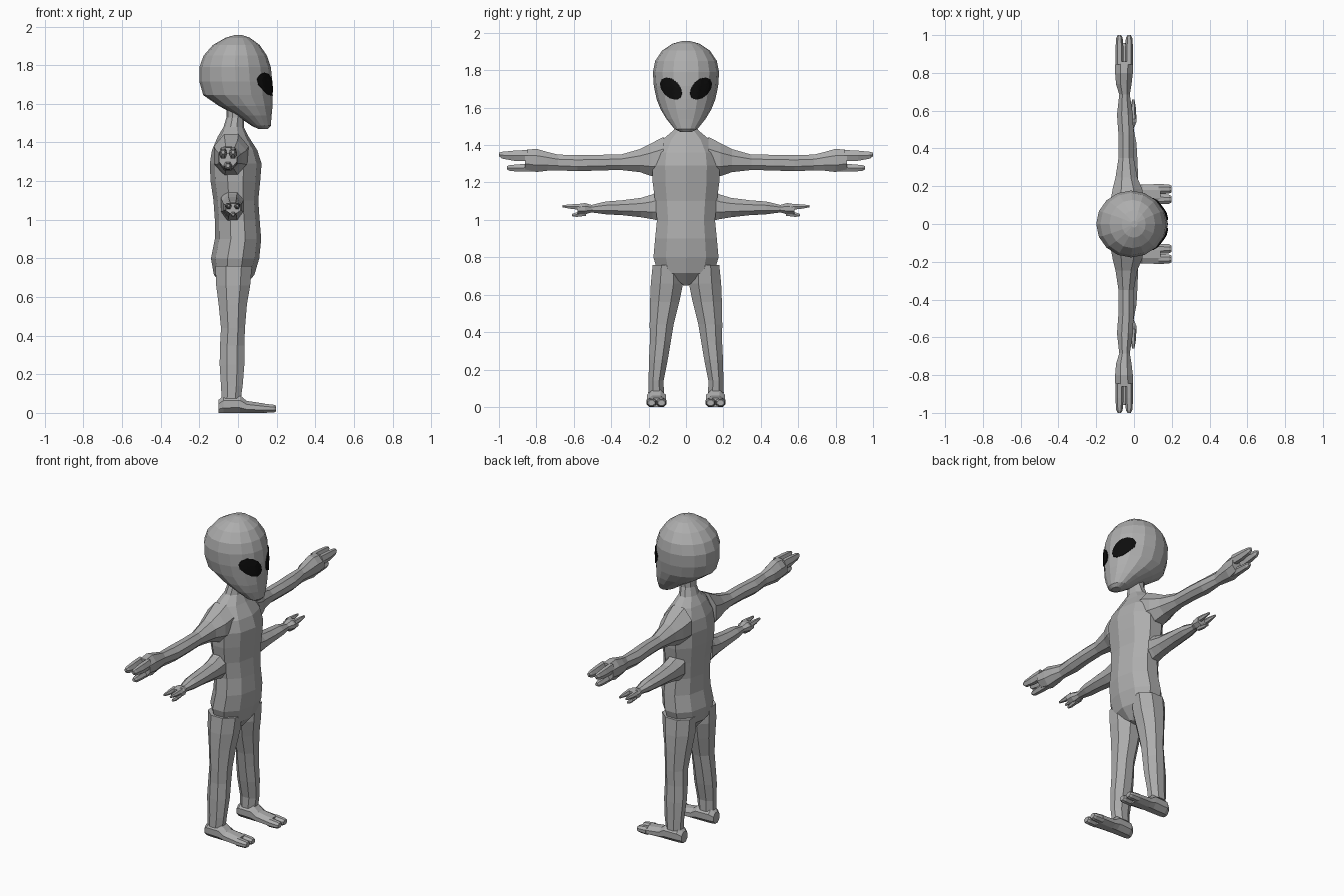
import bpy, math
from mathutils import Vector
from mathutils.bvhtree import BVHTree


def material(name, rgb):
    m = bpy.data.materials.new(name)
    m.diffuse_color = (*rgb, 1)
    return m


SKIN = material("grey skin", (0.42, 0.42, 0.42))
BLACK = material("black eye", (0.004, 0.004, 0.004))


def make(name, verts, faces, mat, mirror):
    me = bpy.data.meshes.new(name)
    me.from_pydata(verts, [], faces)
    me.materials.append(mat)
    ob = bpy.data.objects.new(name, me)
    bpy.context.collection.objects.link(ob)
    if mirror:
        mod = ob.modifiers.new("mirror", 'MIRROR')
        mod.use_axis = (False, True, False)
    return ob


def loft(name, axis, sections, n=8, turn=0.5, mirror=True):
    """Skin elliptical sections (t, c1, c2, r1, r2) along an axis.
    c1/c2 are x,y for axis z; z,x for axis y; y,z for axis x."""
    angs = [2 * math.pi * (k + turn) / n for k in range(n)]
    m1 = max(math.cos(a) for a in angs)
    m2 = max(math.sin(a) for a in angs)
    verts = []
    for t, c1, c2, r1, r2 in sections:
        for a in angs:
            u, v = c1 + r1 * math.cos(a) / m1, c2 + r2 * math.sin(a) / m2
            verts.append({'z': (u, v, t), 'y': (v, t, u), 'x': (t, u, v)}[axis])
    faces = []
    for i in range(len(sections) - 1):
        for k in range(n):
            a, b = i * n + k, i * n + (k + 1) % n
            faces.append((a, b, b + n, a + n))
    last = (len(sections) - 1) * n
    faces.append(tuple(reversed(range(n))))
    faces.append(tuple(range(last, last + n)))
    if sections[0][0] > sections[-1][0]:
        faces = [tuple(reversed(f)) for f in faces]
    return make(name, verts, faces, SKIN, mirror)


def span(rows):
    """Rows of (z, back x, front x, half width) to loft sections."""
    return [(z, (b + f) / 2, 0, (f - b) / 2, w) for z, b, f, w in rows]


# head: big cranium tapering to a forward chin
head = loft("head", 'z', span([
    (1.470, 0.105, 0.155, 0.030), (1.487, 0.070, 0.170, 0.062),
    (1.540, -0.01, 0.174, 0.105), (1.590, -0.10, 0.179, 0.135),
    (1.645, -0.18, 0.180, 0.157), (1.715, -0.20, 0.178, 0.172),
    (1.790, -0.20, 0.170, 0.177), (1.850, -0.178, 0.150, 0.165),
    (1.905, -0.13, 0.112, 0.128), (1.942, -0.065, 0.062, 0.072),
    (1.957, -0.015, 0.018, 0.018)]), n=16, turn=0, mirror=False)

# torso and neck
loft("torso", 'z', span([
    (0.650, -0.065, 0.030, 0.015), (0.715, -0.125, 0.085, 0.150),
    (0.800, -0.140, 0.110, 0.174), (0.900, -0.120, 0.120, 0.165),
    (1.000, -0.120, 0.112, 0.155), (1.100, -0.127, 0.105, 0.165),
    (1.200, -0.142, 0.115, 0.178), (1.290, -0.146, 0.122, 0.180),
    (1.360, -0.135, 0.100, 0.170), (1.430, -0.105, 0.055, 0.125),
    (1.480, -0.075, 0.030, 0.065), (1.530, -0.060, 0.030, 0.048),
    (1.600, -0.060, 0.040, 0.048)]), n=10, turn=0, mirror=False)

# legs
loft("leg", 'z', [
    (0.075, -0.035, 0.160, 0.050, 0.042), (0.140, -0.032, 0.160, 0.056, 0.040),
    (0.250, -0.031, 0.148, 0.064, 0.050), (0.350, -0.030, 0.137, 0.063, 0.056),
    (0.440, -0.026, 0.130, 0.062, 0.064), (0.560, -0.027, 0.114, 0.073, 0.078),
    (0.660, -0.025, 0.102, 0.088, 0.086), (0.760, -0.022, 0.098, 0.095, 0.080)])

# feet with two toes
loft("foot", 'x', [
    (-0.100, 0.158, 0.034, 0.030, 0.034), (-0.075, 0.158, 0.045, 0.046, 0.045),
    (0.010, 0.158, 0.046, 0.050, 0.046), (0.045, 0.158, 0.031, 0.050, 0.031),
    (0.140, 0.158, 0.024, 0.054, 0.024)])
for i, y in enumerate((0.131, 0.185)):
    loft(f"toe_{i}", 'x', [(0.130, y, 0.024, 0.027, 0.024),
                           (0.185, y, 0.022, 0.024, 0.020),
                           (0.198, y, 0.022, 0.018, 0.014)])

# upper arms, ending in a palm
loft("upper_arm", 'y', [
    (0.120, 1.335, -0.035, 0.108, 0.090), (0.185, 1.322, -0.035, 0.088, 0.078),
    (0.245, 1.317, -0.040, 0.062, 0.058), (0.350, 1.308, -0.042, 0.041, 0.040),
    (0.470, 1.306, -0.042, 0.042, 0.040), (0.580, 1.303, -0.048, 0.043, 0.042),
    (0.685, 1.307, -0.050, 0.042, 0.028), (0.740, 1.313, -0.054, 0.050, 0.041),
    (0.800, 1.318, -0.053, 0.062, 0.047), (0.860, 1.322, -0.052, 0.052, 0.047)])
for i, x in enumerate((-0.077, -0.026)):
    loft(f"upper_finger_{i}", 'y', [(0.845, 1.345, x, 0.029, 0.022),
                                    (0.920, 1.343, x, 0.027, 0.022),
                                    (0.985, 1.346, x, 0.018, 0.017),
                                    (1.000, 1.350, x, 0.009, 0.009)], n=6)
loft("upper_thumb", 'y', [(0.800, 1.282, -0.052, 0.024, 0.026),
                          (0.880, 1.278, -0.052, 0.020, 0.022),
                          (0.940, 1.277, -0.052, 0.016, 0.018),
                          (0.957, 1.279, -0.052, 0.009, 0.010)], n=6)

# smaller lower arms, ending in a palm
loft("lower_arm", 'y', [
    (0.135, 1.078, -0.028, 0.085, 0.060), (0.180, 1.070, -0.028, 0.066, 0.054),
    (0.240, 1.066, -0.028, 0.052, 0.050), (0.340, 1.065, -0.028, 0.040, 0.046),
    (0.430, 1.064, -0.027, 0.034, 0.040), (0.505, 1.060, -0.026, 0.020, 0.024),
    (0.540, 1.060, -0.025, 0.030, 0.038), (0.580, 1.058, -0.025, 0.026, 0.038)])
for i, x in enumerate((-0.048, -0.004)):
    loft(f"lower_finger_{i}", 'y', [(0.555, 1.070, x, 0.017, 0.017),
                                    (0.615, 1.071, x, 0.012, 0.014),
                                    (0.660, 1.073, x, 0.006, 0.006)], n=6)
loft("lower_thumb", 'y', [(0.535, 1.036, -0.025, 0.014, 0.016),
                          (0.585, 1.028, -0.025, 0.012, 0.013),
                          (0.610, 1.026, -0.025, 0.006, 0.007)], n=6)

# eyes: slanted ovals laid onto the face
tree = BVHTree.FromPolygons([v.co.copy() for v in head.data.vertices],
                            [tuple(p.vertices) for p in head.data.polygons])
N, R = 12, 4
tilt = math.radians(46)


def on_face(r, a):
    p, q = 0.070 * r * math.cos(a), 0.046 * r * math.sin(a)
    y = 0.081 + p * math.cos(tilt) - q * math.sin(tilt)
    z = 1.702 + p * math.sin(tilt) + q * math.cos(tilt)
    hit = tree.ray_cast(Vector((1, y, z)), Vector((-1, 0, 0)))[0]
    return Vector((hit.x + 0.007, y, z))


pts = [on_face(0, 0)] + [on_face(j / R, 2 * math.pi * k / N)
                         for j in range(1, R + 1) for k in range(N)]
fcs = [(0, 1 + k, 1 + (k + 1) % N) for k in range(N)]
for j in range(R - 1):
    for k in range(N):
        a, b = 1 + j * N + k, 1 + j * N + (k + 1) % N
        fcs.append((a, a + N, b + N, b))
eye = make("eye", pts, fcs, BLACK, True)
sol = eye.modifiers.new("thickness", 'SOLIDIFY')
sol.thickness = 0.008
sol.offset = -1
